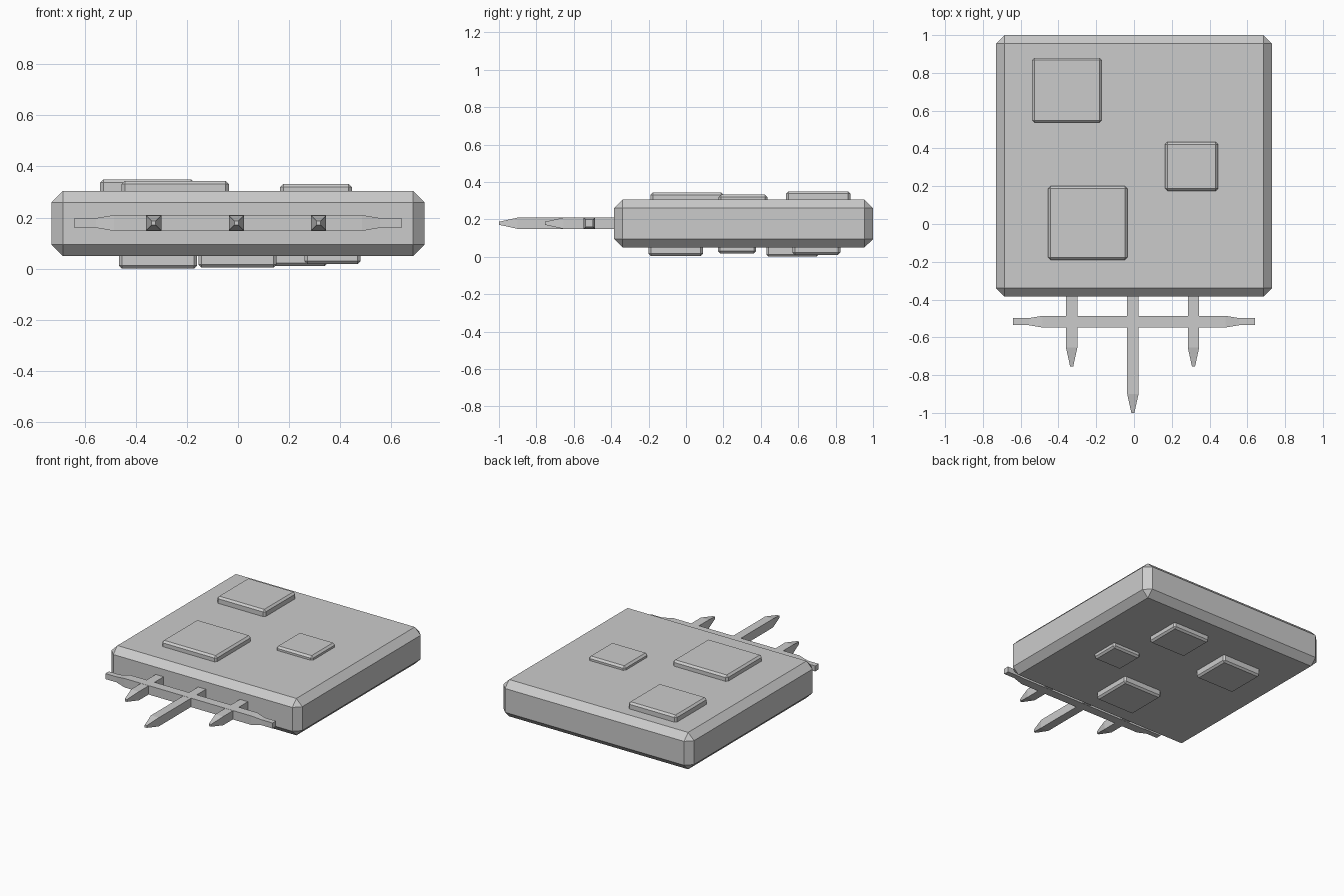
import bpy, bmesh
from mathutils import Vector

if "Cube" in bpy.data.objects:
    bpy.data.objects.remove(bpy.data.objects["Cube"])


def chamfered_box(name, x0, x1, y0, y1, z0, z1, chamfer):
    """Box between limits with one flat chamfer on every edge."""
    bm = bmesh.new()
    bmesh.ops.create_cube(bm, size=1)
    size = Vector((x1 - x0, y1 - y0, z1 - z0))
    centre = Vector((x0 + x1, y0 + y1, z0 + z1)) / 2
    for v in bm.verts:
        v.co = Vector(a * b for a, b in zip(v.co, size))
    bmesh.ops.bevel(bm, geom=bm.edges[:], offset=chamfer, segments=1,
                    profile=0.5, affect='EDGES')
    return finish(name, bm, centre)


def square_bar(name, axis, location, sections):
    """Square bar lofted through (position along axis, half width)."""
    bm = bmesh.new()
    rings = []
    for t, h in sections:
        corners = [(-h, -h), (h, -h), (h, h), (-h, h)]
        rings.append([bm.verts.new((t, a, b) if axis == 'X' else (a, t, b))
                      for a, b in corners])
    for r, s in zip(rings, rings[1:]):
        for i in range(4):
            j = (i + 1) % 4
            bm.faces.new((r[i], r[j], s[j], s[i]))
    bm.faces.new(rings[0])
    bm.faces.new(rings[-1])
    return finish(name, bm, location)


def finish(name, bm, location):
    bmesh.ops.recalc_face_normals(bm, faces=bm.faces[:])
    mesh = bpy.data.meshes.new(name)
    bm.to_mesh(mesh)
    bm.free()
    obj = bpy.data.objects.new(name, mesh)
    obj.location = location
    bpy.context.collection.objects.link(obj)
    return obj


# Main slab
chamfered_box("slab", -0.73, 0.73, -0.385, 1.0, 0.05, 0.305, 0.045)

# Raised plates on the upper face: x0, x1, y0, y1, top
upper = [(-0.54, -0.17, 0.535, 0.88, 0.35),
         (-0.455, -0.035, -0.19, 0.20, 0.344),
         (0.165, 0.445, 0.175, 0.435, 0.332)]
for i, (x0, x1, y0, y1, top) in enumerate(upper, 1):
    chamfered_box(f"upper_plate_{i}", x0, x1, y0, y1, 0.27, top, 0.013)

# Raised plates on the lower face: x0, x1, y0, y1, bottom
lower = [(0.06, 0.35, 0.57, 0.825, 0.01),
         (0.26, 0.48, 0.17, 0.375, 0.018),
         (-0.465, -0.16, 0.43, 0.71, 0.0),
         (-0.155, 0.15, -0.20, 0.09, 0.004)]
for i, (x0, x1, y0, y1, bottom) in enumerate(lower, 1):
    chamfered_box(f"lower_plate_{i}", x0, x1, y0, y1, bottom, 0.085, 0.012)

# Pointed prongs at the front
for name, x, tip in [("left_prong", -0.33, -0.755),
                     ("middle_prong", -0.006, -1.0),
                     ("right_prong", 0.315, -0.755)]:
    square_bar(name, 'Y', (x, 0, 0.179),
               [(tip, 0.008), (tip + 0.1, 0.03), (-0.36, 0.03)])

# Crossbar with narrowed ends
square_bar("crossbar", 'X', (0, -0.517, 0.179),
           [(-0.64, 0.019), (-0.555, 0.019), (-0.485, 0.031),
            (0.485, 0.031), (0.555, 0.019), (0.64, 0.019)])
